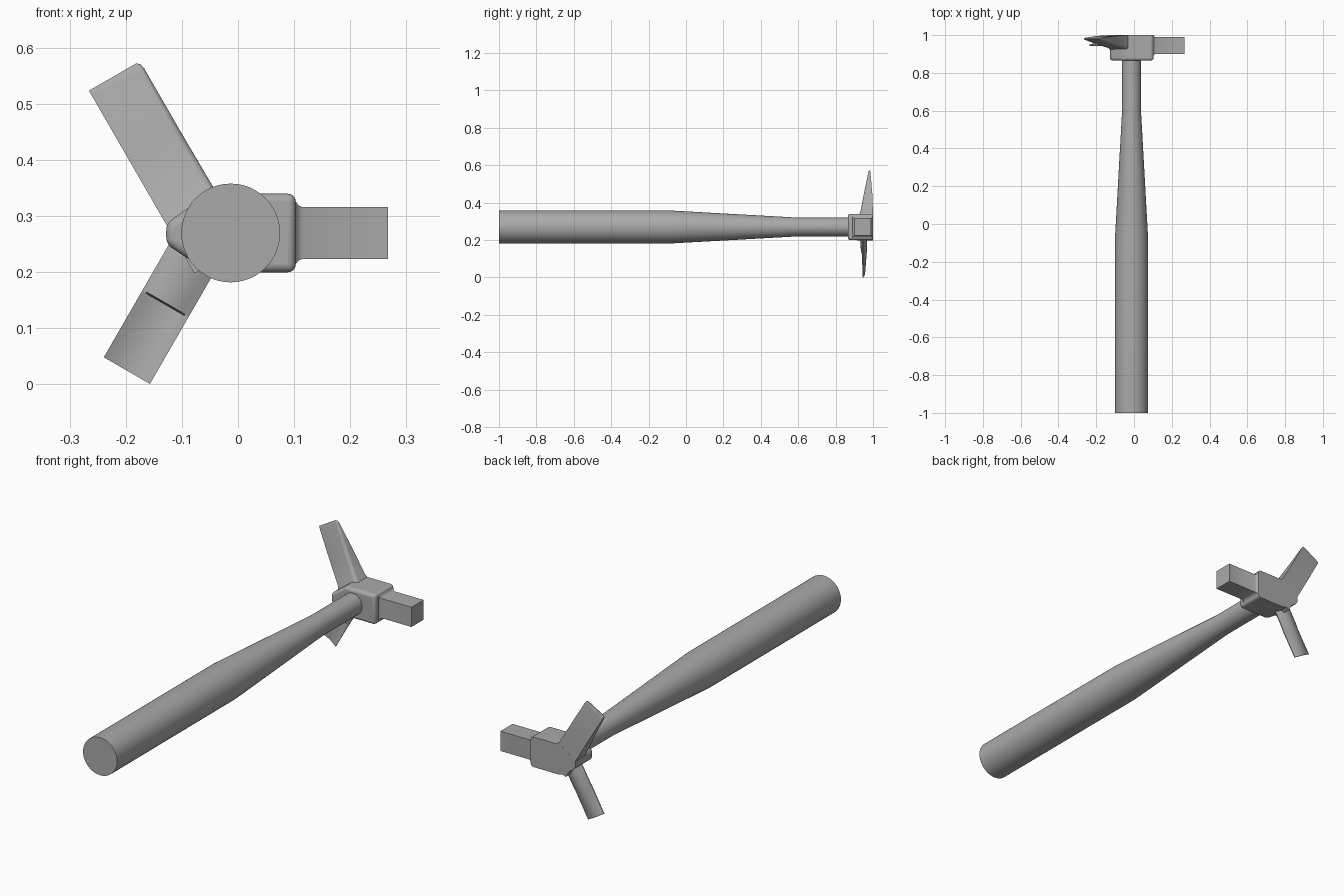
import bpy, bmesh, math
from mathutils import Vector

cube = bpy.data.objects.get("Cube")
if cube:
    bpy.data.objects.remove(cube, do_unlink=True)

grey = bpy.data.materials.new("plain grey")
grey.use_nodes = True
GREY = (0.4, 0.4, 0.4, 1)
grey.diffuse_color = GREY
grey.node_tree.nodes["Principled BSDF"].inputs["Base Color"].default_value = GREY

CX, CZ = -0.013, 0.27      # handle axis


def loft(name, rings, smooth=35):
    """Skin a row of equal rings and cap both ends."""
    bm = bmesh.new()
    loops = [[bm.verts.new(p) for p in ring] for ring in rings]
    n = len(loops[0])
    for a, b in zip(loops, loops[1:]):
        for i in range(n):
            j = (i + 1) % n
            bm.faces.new((a[i], a[j], b[j], b[i]))
    bm.faces.new(loops[0][::-1])
    bm.faces.new(loops[-1])
    bmesh.ops.recalc_face_normals(bm, faces=bm.faces)
    mesh = bpy.data.meshes.new(name)
    bm.to_mesh(mesh)
    bm.free()
    mesh.materials.append(grey)
    ob = bpy.data.objects.new(name, mesh)
    bpy.context.collection.objects.link(ob)
    bpy.ops.object.select_all(action="DESELECT")
    ob.select_set(True)
    bpy.context.view_layer.objects.active = ob
    bpy.ops.object.shade_smooth_by_angle(angle=math.radians(smooth))
    return ob


def arm_point(angle, u, v, y):
    """u runs outward along an arm, v across it, y through its thickness."""
    c, s = math.cos(angle), math.sin(angle)
    return Vector((CX + u * c + v * s, y, CZ + u * s - v * c))


# Handle: straight grip tapering to a thin neck
SEG = 48
profile = [(-1, 0.088), (-0.08, 0.088), (0.6, 0.05), (0.92, 0.05)]
loft("handle", [[(CX + r * math.cos(k * math.tau / SEG), y,
                  CZ + r * math.sin(k * math.tau / SEG)) for k in range(SEG)]
                for y, r in profile])

# Head block: six-sided outline, rounded everywhere but the flat back
outline = [(0.103, 0.2), (0.103, 0.34), (-0.053, 0.34),
           (-0.128, 0.287), (-0.128, 0.25), (-0.053, 0.2)]
head = loft("head_block", [[(x, y, z) for x, z in outline] for y in (0.865, 1)])
bm = bmesh.new()
bm.from_mesh(head.data)
edges = [e for e in bm.edges if min(v.co.y for v in e.verts) < 0.9]
bmesh.ops.bevel(bm, geom=edges, offset=0.014, segments=4, profile=0.5,
                affect="EDGES")
bm.to_mesh(head.data)
bm.free()
bpy.ops.object.shade_smooth_by_angle(angle=math.radians(35))

# Square hammer face with a small flare where it leaves the block
rings = []
for x, f in [(0.09, 0.014), (0.103, 0.01), (0.107, 0.004), (0.115, 0), (0.267, 0)]:
    h = 0.046 + f
    y0, y1 = 0.9 - f, min(0.99 + f, 0.999)
    rings.append([(x, y0, CZ - h), (x, y1, CZ - h), (x, y1, CZ + h), (x, y0, CZ + h)])
loft("hammer_face", rings)

# Flat blade: wedge thinning to the tip, one long front edge rounded
UP = math.radians(120)
rings = []
for u, right, front, back in [(-0.03, 0.013, 0.915, 1), (0.07, 0.019, 0.922, 1),
                              (0.085, 0.014, 0.931, 0.9995), (0.2, 0.013, 0.95, 0.996),
                              (0.33, 0.013, 0.974, 0.986), (0.341, 0.011, 0.977, 0.984),
                              (0.346, 0.005, 0.979, 0.982)]:
    r = min(0.014, (back - front) * 0.7)
    ring = [(-0.092, front), (-0.092, back), (right, back)]
    for k in range(5):
        a = k * math.pi / 8
        ring.append((right - r + r * math.cos(a), front + r - r * math.sin(a)))
    rings.append([arm_point(UP, u, v, y) for v, y in ring])
loft("flat_blade", rings)

# Gouge: rounded shank hollowed out on the front towards its tip
DOWN = math.radians(240)
N = 12


def gouge_ring(u, middle, back_mid, edge):
    ring = []
    for mid, order in ((back_mid, range(N + 1)), (middle, range(N, -1, -1))):
        for k in order:
            t = 2 * k / N - 1
            lift = 0.002 if mid == back_mid else -0.002
            y = edge + lift + (mid - edge - lift) * (1 - t * t)
            ring.append(arm_point(DOWN, u, 0.044 + t * 0.0475 - 0.0445 + OFFSET, y))
    return ring


# Across-arm centre of the gouge, found from the middle of its tip
tip = Vector((-0.1985 - CX, 0.025 - CZ))
OFFSET = tip.x * math.sin(DOWN) - tip.y * math.cos(DOWN)
LENGTH = tip.x * math.cos(DOWN) + tip.y * math.sin(DOWN)
loft("gouge", [gouge_ring(0, 0.925, 0.972, 0.945),
               gouge_ring(LENGTH - 0.139, 0.935, 0.967, 0.945),
               gouge_ring(LENGTH - 0.136, 0.951, 0.967, 0.943),
               gouge_ring(LENGTH, 0.953, 0.958, 0.946)])
